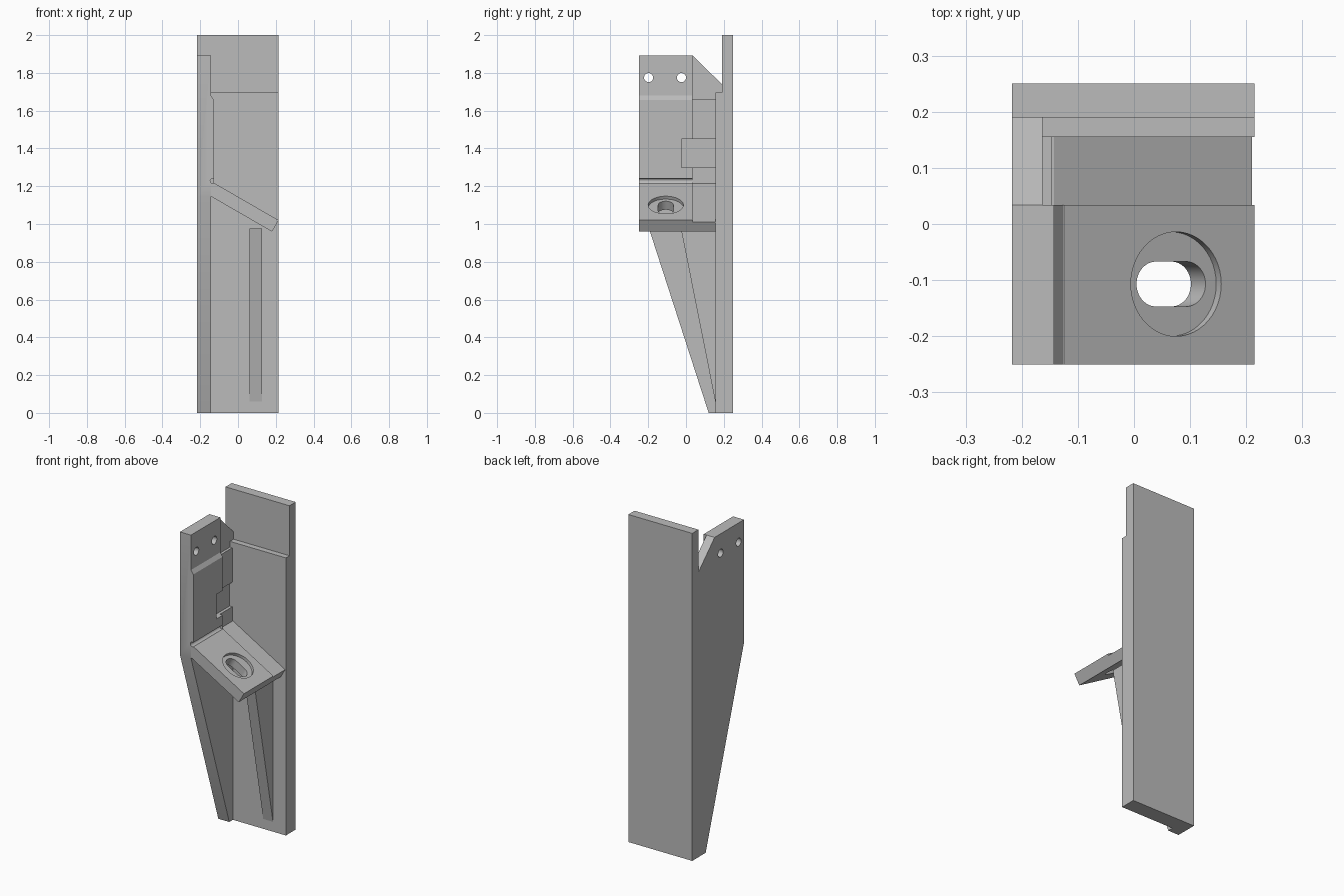
import bpy, bmesh, math
from mathutils import Matrix, Vector

cube = bpy.data.objects.get("Cube")
if cube:
    bpy.data.objects.remove(cube, do_unlink=True)

grey = bpy.data.materials.new("plain grey")
grey.use_nodes = True
colour = (0.5, 0.5, 0.5, 1)
grey.diffuse_color = colour
grey.node_tree.nodes["Principled BSDF"].inputs["Base Color"].default_value = colour

TILT = math.radians(30)
SLOPE = math.tan(TILT)


def prism(name, points, axis, lo, hi, matrix=None):
    """Extrude a 2D outline along one axis; the outline uses the other two axes in order."""
    def place(p, d):
        c = list(p)
        c.insert("xyz".index(axis), d)
        return c
    bm = bmesh.new()
    face = bm.faces.new([bm.verts.new(place(p, lo)) for p in points])
    moved = bmesh.ops.extrude_face_region(bm, geom=[face])["geom"]
    shift = Vector(place((0, 0), hi - lo))
    bmesh.ops.translate(bm, vec=shift, verts=[v for v in moved if isinstance(v, bmesh.types.BMVert)])
    bmesh.ops.recalc_face_normals(bm, faces=bm.faces)
    if matrix:
        bm.transform(matrix)
    mesh = bpy.data.meshes.new(name)
    bm.to_mesh(mesh)
    bm.free()
    mesh.materials.append(grey)
    obj = bpy.data.objects.new(name, mesh)
    bpy.context.collection.objects.link(obj)
    return obj


def rect(a0, b0, a1, b1):
    return [(a0, b0), (a1, b0), (a1, b1), (a0, b1)]


def rounded(cx, cy, radius, straight=0, n=24):
    """Circle, or a slot when straight is above zero."""
    pts = []
    for side in (1, -1):
        for i in range(n + 1 if straight else n):
            a = math.pi * (i / n - 0.5) + (0 if side > 0 else math.pi)
            pts.append((cx + side * straight / 2 + radius * math.cos(a), cy + radius * math.sin(a)))
    return pts


def combine(target, tool, operation="DIFFERENCE"):
    tool.hide_render = True
    mod = target.modifiers.new("cut", "BOOLEAN")
    mod.operation, mod.solver, mod.object = operation, "EXACT", tool
    bpy.context.view_layer.objects.active = target
    bpy.ops.object.modifier_apply(modifier=mod.name)
    bpy.data.objects.remove(tool, do_unlink=True)


def groove_cutter():
    return prism("groove cutter", rounded(-0.133, 1.228, 0.014), "y", -0.3, 0.034)


# Back plate with a thinner upper end
prism("back_plate", [(0.155, 0), (0.25, 0), (0.25, 2), (0.19, 2), (0.19, 1.695), (0.155, 1.695)],
      "x", -0.217, 0.215)

# Tapered side wall with a raised pad on its inner face
wall = prism("side_wall", [(0.12, 0), (0.155, 0), (0.155, 1.695), (0.19, 1.695), (0.19, 1.74),
                           (0.034, 1.893), (-0.25, 1.893), (-0.25, 1.143)], "x", -0.217, -0.143)
pad = prism("pad", [(-0.16, 1.226), (-0.143, 1.226), (-0.127, 1.217), (-0.127, 1.657),
                    (-0.143, 1.68), (-0.16, 1.68)], "y", -0.25, 0.034)
combine(wall, pad, "UNION")

# Stepped relief, pocket, corner groove and pin holes in the wall
combine(wall, prism("upper relief", rect(0.034, 1.66, 0.3, 2), "x", -0.163, 0))
combine(wall, prism("lower relief", rect(0.034, 1.212, 0.3, 1.7), "x", -0.147, 0))
combine(wall, prism("pocket", rect(-0.025, 1.3, 0.155, 1.45), "x", -0.165, 0))
combine(wall, groove_cutter())
for y in (-0.198, -0.024):
    combine(wall, prism("pin hole", rounded(y, 1.775, 0.024), "x", -0.3, 0))

# Angled shelf between the wall and the free edge
tip_x, tip_z, thick = 0.215, 1.02, 0.07
low_x, low_z = tip_x - thick * math.sin(TILT), tip_z - thick * math.cos(TILT)
shelf = prism("angled_shelf", [(tip_x, tip_z), (-0.143, tip_z + (tip_x + 0.143) * SLOPE),
                               (-0.143, low_z + (low_x + 0.143) * SLOPE), (low_x, low_z)],
              "y", -0.25, 0.155)

# Lowered rear strip, counterbore and slot, all square to the sloping face
bore_x = 0.075
frame = Matrix.Translation((bore_x, -0.107, tip_z + (tip_x - bore_x) * SLOPE)) @ Matrix.Rotation(TILT, 4, "Y")
combine(shelf, prism("rear strip", rect(-0.5, 0.141, 0.5, 0.4), "z", -0.01, 0.2, frame))
combine(shelf, prism("counterbore", rounded(0, 0, 0.093), "z", -0.018, 0.1, frame))
combine(shelf, prism("slot", rounded(0, 0, 0.04, 0.062), "z", -0.2, 0.1, frame))
combine(shelf, groove_cutter())

# Triangular support rib under the shelf
prism("support_rib", [(0.155, 0.06), (0.155, 0.975), (-0.027, 0.975)], "x", 0.062, 0.128)

# Smooth the round holes while keeping sharp edges
for obj in (wall, shelf):
    bpy.ops.object.select_all(action="DESELECT")
    obj.select_set(True)
    bpy.context.view_layer.objects.active = obj
    bpy.ops.object.shade_smooth_by_angle(angle=math.radians(20))
